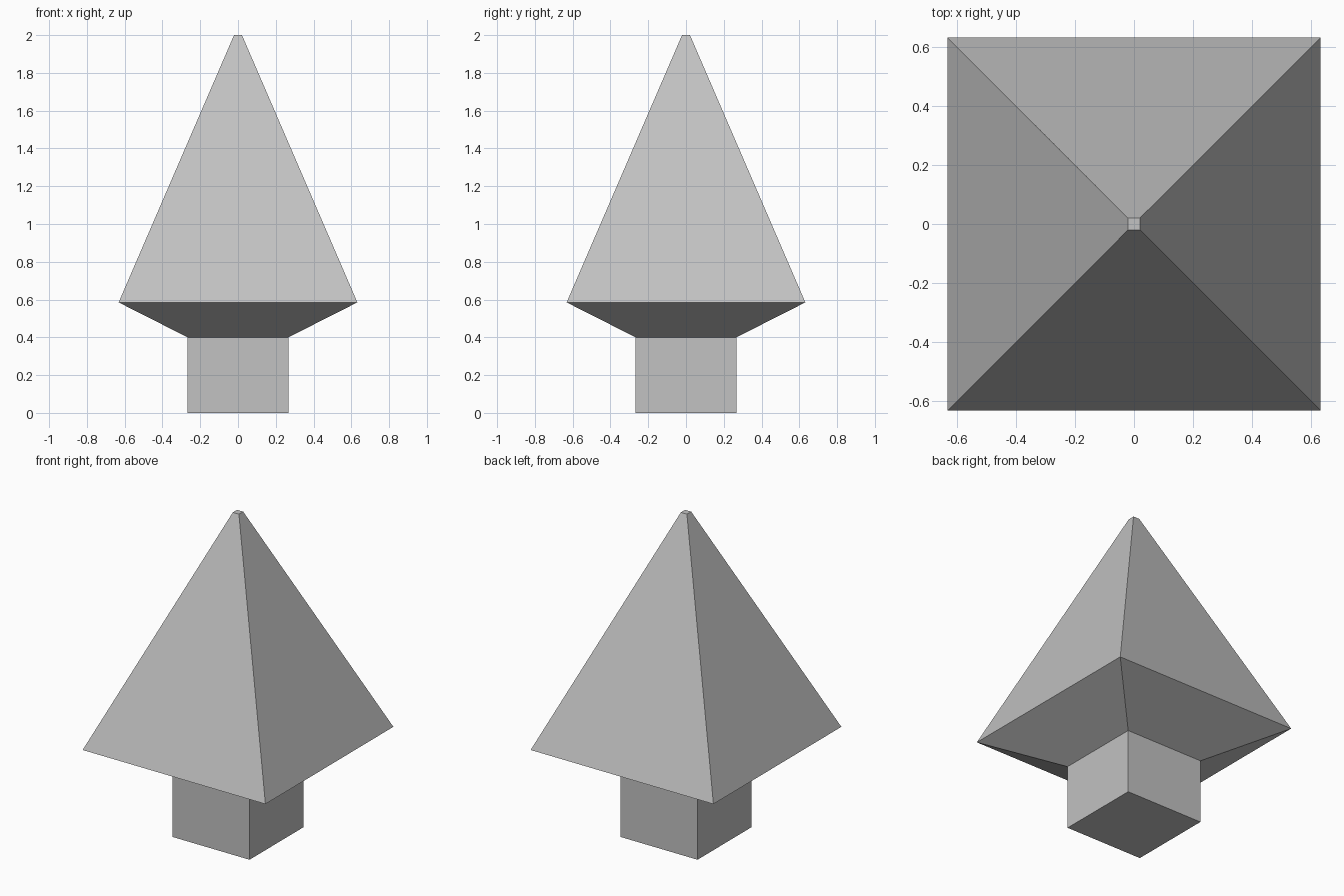
import bpy
import bmesh

cube = bpy.data.objects.get("Cube")
if cube:
    bpy.data.objects.remove(cube, do_unlink=True)

grey = bpy.data.materials.new("light_grey")
grey.use_nodes = True
colour = (0.54, 0.54, 0.54, 1)
grey.diffuse_color = colour
grey.node_tree.nodes["Principled BSDF"].inputs["Base Color"].default_value = colour


def square_loft(name, profile, cap_bottom=False, cap_top=False):
    """Skin square rings given as (half width, height), from bottom to top."""
    bm = bmesh.new()
    corners = ((-1, -1), (1, -1), (1, 1), (-1, 1))
    rings = [[bm.verts.new((x * h, y * h, z)) for x, y in corners]
             for h, z in profile]
    for low, high in zip(rings, rings[1:]):
        for i in range(4):
            j = (i + 1) % 4
            bm.faces.new((low[i], low[j], high[j], high[i]))
    if cap_bottom:
        bm.faces.new(rings[0][::-1])
    if cap_top:
        bm.faces.new(rings[-1])
    mesh = bpy.data.meshes.new(name)
    bm.to_mesh(mesh)
    bm.free()
    mesh.materials.append(grey)
    obj = bpy.data.objects.new(name, mesh)
    bpy.context.collection.objects.link(obj)
    return obj


# Square trunk, open where it meets the canopy
square_loft("trunk", [(0.267, 0), (0.267, 0.4)], cap_bottom=True)

# Canopy: flared underside, then a tall pyramid with a tiny flat tip
square_loft("canopy", [(0.267, 0.4), (0.632, 0.585), (0.021, 2)], cap_top=True)
